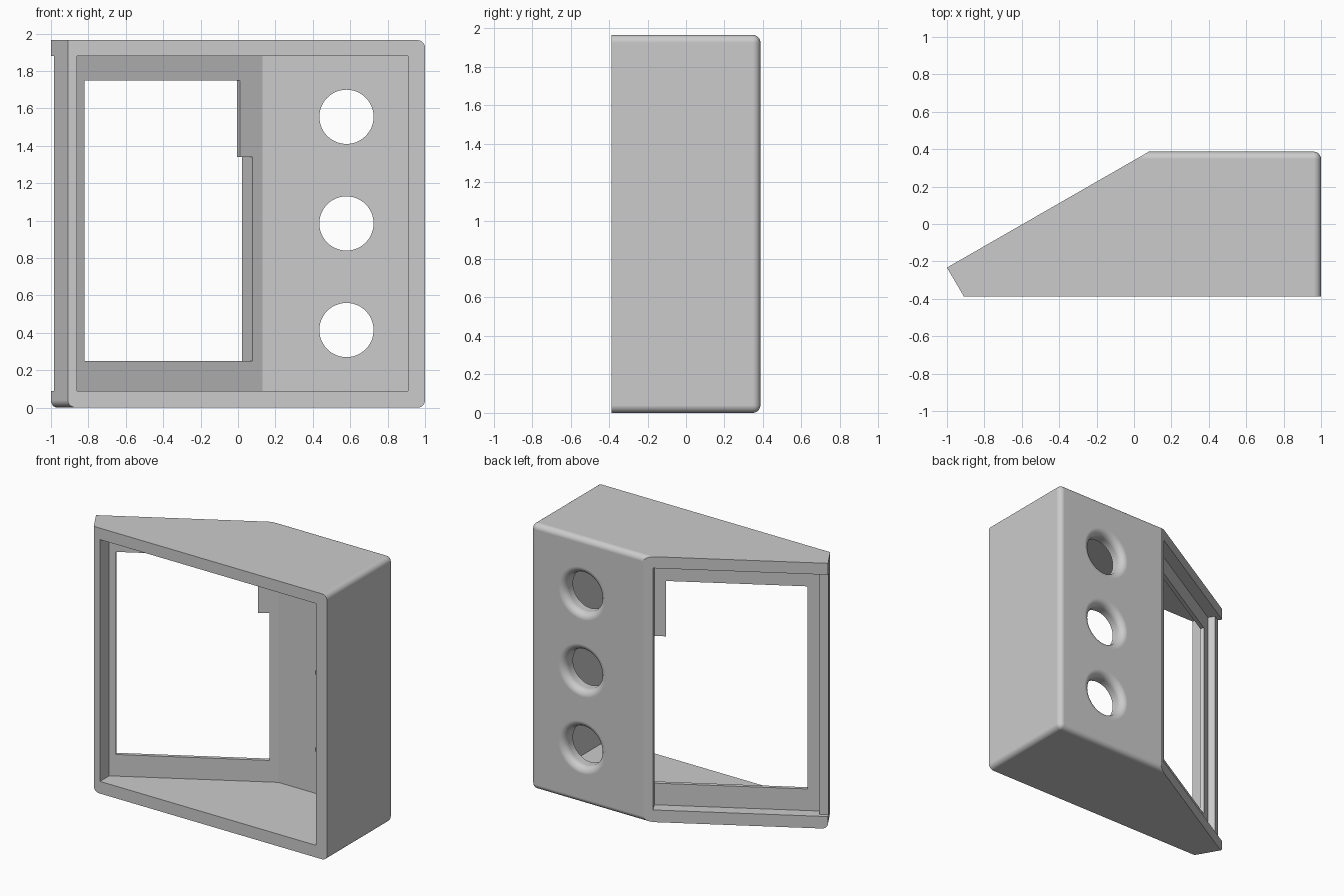
import bpy, bmesh, math
from mathutils import Vector

cube = bpy.data.objects.get("Cube")
if cube:
    bpy.data.objects.remove(cube, do_unlink=True)

HEIGHT = 1.965
FRONT, BACK = -0.387, 0.387
CORNER = Vector((-1.0, -0.233))                 # outer end of the sloped face
ALONG = Vector((1.08, 0.62)).normalized()       # direction up the slope
INTO = Vector((ALONG.y, -ALONG.x))              # direction into the body


def slope(s, t):
    """Point at distance s along the sloped face and depth t below it."""
    return CORNER + ALONG * s + INTO * t


def mesh_object(name, bm):
    bmesh.ops.recalc_face_normals(bm, faces=bm.faces)
    mesh = bpy.data.meshes.new(name)
    bm.to_mesh(mesh)
    bm.free()
    obj = bpy.data.objects.new(name, mesh)
    bpy.context.collection.objects.link(obj)
    return obj


def prism_bm(points, z0, z1):
    bm = bmesh.new()
    base = bm.faces.new([bm.verts.new((p[0], p[1], z0)) for p in points])
    top = bmesh.ops.extrude_face_region(bm, geom=[base])["geom"]
    moved = [v for v in top if isinstance(v, bmesh.types.BMVert)]
    bmesh.ops.translate(bm, verts=moved, vec=(0, 0, z1 - z0))
    bmesh.ops.recalc_face_normals(bm, faces=bm.faces)
    return bm


def slope_box(name, s0, s1, t0, t1, z0, z1):
    corners = [slope(s0, t0), slope(s1, t0), slope(s1, t1), slope(s0, t1)]
    return mesh_object(name, prism_bm(corners, z0, z1))


def make_active(obj):
    bpy.ops.object.select_all(action='DESELECT')
    obj.select_set(True)
    bpy.context.view_layer.objects.active = obj


def cut(target, cutter):
    cutter.hide_render = True
    make_active(target)
    mod = target.modifiers.new("cut", 'BOOLEAN')
    mod.operation, mod.solver, mod.object = 'DIFFERENCE', 'EXACT', cutter
    bpy.ops.object.modifier_apply(modifier=mod.name)
    bpy.data.objects.remove(cutter, do_unlink=True)


def hole_cutter(x, z, radius=0.145, fillet=0.05, sides=48):
    """Round cutter along y, flaring smoothly to the back face."""
    profile = [(radius, 0.1)]
    for i in range(9):
        a = math.radians(90) * i / 8
        profile.append((radius + fillet * (1 - math.cos(a)),
                        BACK - fillet * (1 - math.sin(a))))
    profile.append((radius + fillet, 0.5))
    bm = bmesh.new()
    rings = []
    for r, y in profile:
        angles = [math.tau * k / sides for k in range(sides)]
        rings.append([bm.verts.new((x + r * math.cos(a), y, z + r * math.sin(a)))
                      for a in angles])
    for a, b in zip(rings, rings[1:]):
        for k in range(sides):
            n = (k + 1) % sides
            bm.faces.new((a[k], a[n], b[n], b[k]))
    bm.faces.new(rings[0])
    bm.faces.new(rings[-1])
    return mesh_object("hole_cutter", bm)


# Outer shell with rounded back, side and lower end edges
outline = [CORNER, (-0.91, FRONT), (1, FRONT), (1, BACK), (0.08, BACK)]
bm = prism_bm(outline, 0, HEIGHT)


def is_rounded(edge):
    a, b = (v.co for v in edge.verts)
    mid = (a + b) / 2
    on_back = min(a.y, b.y) > BACK - 0.01
    upright = abs(a.z - b.z) > 1
    if upright:
        return on_back and mid.x > 0.9
    lower_end = mid.x < -0.92 and mid.y < -0.25 and mid.z < 0.01
    return on_back or mid.x > 0.99 or lower_end


bmesh.ops.bevel(bm, geom=[e for e in bm.edges if is_rounded(e)], offset=0.04,
                offset_type='OFFSET', segments=6, profile=0.5,
                affect='EDGES', clamp_overlap=True)
shell = mesh_object("sloped_housing", bm)

# Inner cavity, open at the front
LOW, HIGH = 0.09, 1.88
WALL, PLATE = 0.10, 0.11
inner_back = BACK - WALL


def inner_y(x):
    """Inner face of the sloped wall at a given x."""
    p = slope(0, PLATE)
    return p.y + (x - p.x) * ALONG.y / ALONG.x


cavity = [(-0.86, -0.6), (0.91, -0.6), (0.91, inner_back),
          (0.13, inner_back), (-0.86, inner_y(-0.86))]
cut(shell, mesh_object("cavity_cutter", prism_bm(cavity, LOW, HIGH)))

# Panel pocket on the slope, with a lowered lip at its outer end
END = 1.178
cut(shell, slope_box("pocket_cutter", 0.06, END, -0.1, 0.083, LOW, HIGH))
cut(shell, slope_box("lip_cutter", -0.1, 0.07, -0.1, 0.03, LOW, HIGH))

# Window through the pocket floor, leaving a small tab in the upper corner
cut(shell, slope_box("window_cutter", 0.145, 1.10, 0.04, 0.16, 0.25, 1.75))
cut(shell, slope_box("window_side_cutter", 1.05, END, 0.04, 0.16, 0.25, 1.34))

# Three round holes in the back wall
for z in (0.415, 0.985, 1.555):
    cut(shell, hole_cutter(0.58, z))

# Single grey finish
grey = bpy.data.materials.new("plain_grey")
grey.use_nodes = True
colour = (0.6, 0.6, 0.6, 1)
grey.diffuse_color = colour
grey.node_tree.nodes["Principled BSDF"].inputs["Base Color"].default_value = colour
shell.data.materials.clear()
shell.data.materials.append(grey)

make_active(shell)
bpy.ops.object.shade_smooth_by_angle(angle=math.radians(25))
weighted = shell.modifiers.new("even_shading", 'WEIGHTED_NORMAL')
weighted.keep_sharp = True
